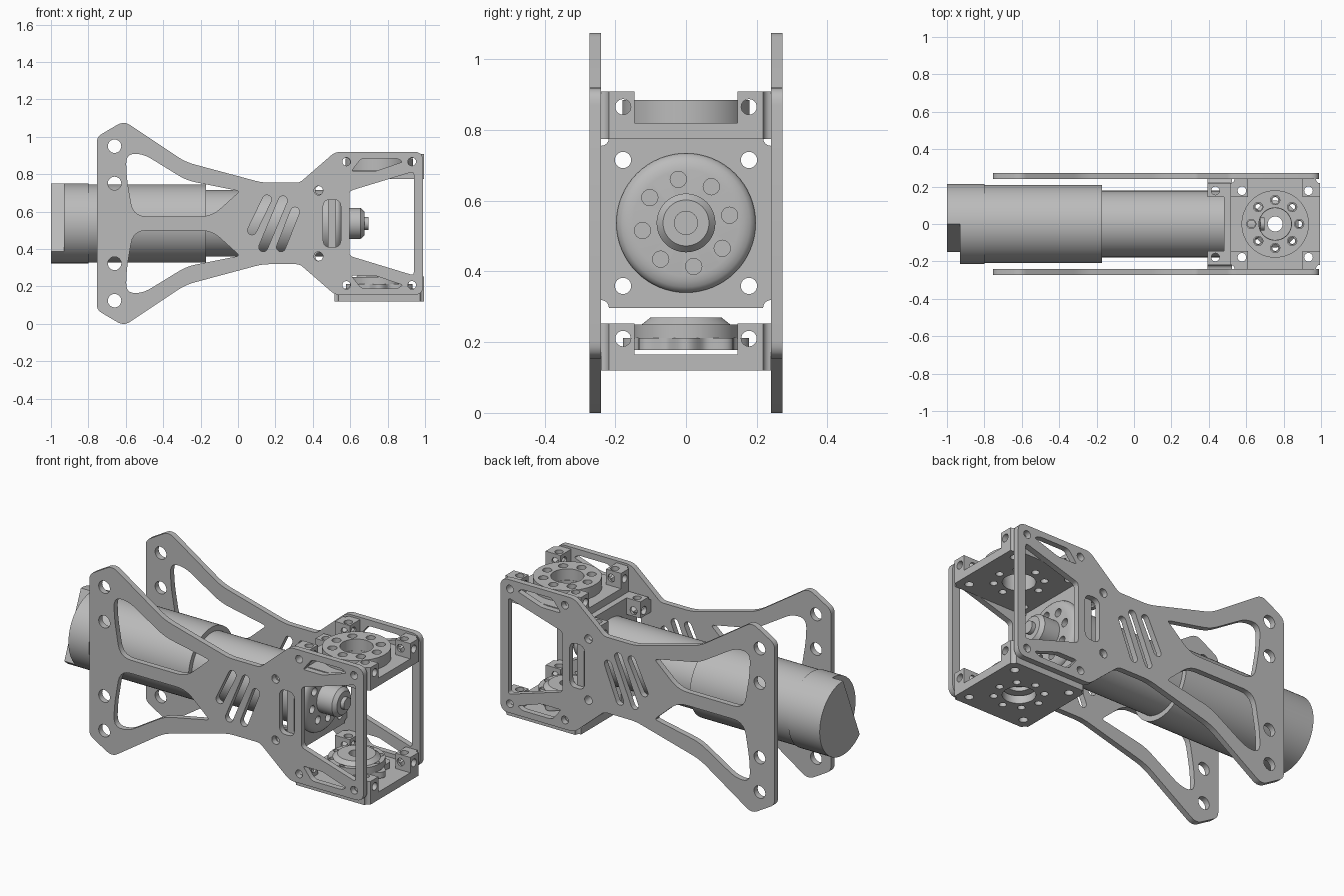
import bpy, bmesh, math
from mathutils import Matrix, Vector

if "Cube" in bpy.data.objects:
    bpy.data.objects.remove(bpy.data.objects["Cube"], do_unlink=True)

grey = bpy.data.materials.new("machined_grey")
grey.use_nodes = True
grey.diffuse_color = (0.5, 0.5, 0.5, 1)
grey.node_tree.nodes["Principled BSDF"].inputs["Base Color"].default_value = (0.5, 0.5, 0.5, 1)

AXIS = 0.537          # height of the motor axis
parts = []


def place(name, mesh, matrix=Matrix()):
    if not mesh.materials:
        mesh.materials.append(grey)
    obj = bpy.data.objects.new(name, mesh)
    obj.matrix_world = matrix
    bpy.context.collection.objects.link(obj)
    parts.append(obj)
    return obj


def baked(obj):
    """Return the evaluated mesh and drop the temporary object."""
    bpy.context.view_layer.update()
    dg = bpy.context.evaluated_depsgraph_get()
    mesh = bpy.data.meshes.new_from_object(obj.evaluated_get(dg))
    bpy.data.objects.remove(obj, do_unlink=True)
    mesh.materials.clear()
    return mesh


def rounded(points, size=0.02, steps=5):
    """Round each corner; a third value sets that corner's own size."""
    out, n = [], len(points)
    for i, p in enumerate(points):
        d = p[2] if len(p) > 2 else size
        c, a, b = (Vector(q[:2]) for q in (p, points[i - 1], points[(i + 1) % n]))
        s, e = c + (a - c).normalized() * d, c + (b - c).normalized() * d
        for k in range(steps + 1):
            t = k / steps
            out.append(s * (1 - t) ** 2 + c * 2 * t * (1 - t) + e * t * t)
    return out


def circle(x, y, r, n=24):
    return [(x + r * math.cos(2 * math.pi * i / n), y + r * math.sin(2 * math.pi * i / n)) for i in range(n)]


def ring(count, radius, r, turn=0.0):
    return [circle(radius * math.cos(turn + i * math.tau / count),
                   radius * math.sin(turn + i * math.tau / count), r, 16) for i in range(count)]


def slot(x1, y1, x2, y2, r):
    a = math.atan2(y2 - y1, x2 - x1)
    ends = [(x2, y2, a - math.pi / 2), (x1, y1, a + math.pi / 2)]
    return [(x + r * math.cos(s + math.pi * k / 8), y + r * math.sin(s + math.pi * k / 8))
            for x, y, s in ends for k in range(9)]


def sheet(loops, z0, z1):
    """Extruded flat profile; inner loops become holes."""
    curve = bpy.data.curves.new("profile", 'CURVE')
    curve.dimensions, curve.fill_mode = '2D', 'BOTH'
    curve.extrude = (z1 - z0) / 2
    for loop in loops:
        sp = curve.splines.new('POLY')
        sp.points.add(len(loop) - 1)
        for pt, co in zip(sp.points, loop):
            pt.co = (co[0], co[1], 0, 1)
        sp.use_cyclic_u = True
    obj = bpy.data.objects.new("profile", curve)
    bpy.context.collection.objects.link(obj)
    mesh = baked(obj)
    bm = bmesh.new()
    bm.from_mesh(mesh)
    bmesh.ops.remove_doubles(bm, verts=bm.verts, dist=1e-5)
    bmesh.ops.translate(bm, verts=bm.verts, vec=(0, 0, (z0 + z1) / 2))
    bmesh.ops.recalc_face_normals(bm, faces=bm.faces)
    bm.to_mesh(mesh)
    bm.free()
    return mesh


def lathe(profile, steps=64):
    """Turn (radius, height) points around z."""
    bm = bmesh.new()
    vs = [bm.verts.new((r, 0, z)) for r, z in profile]
    es = [bm.edges.new(pair) for pair in zip(vs, vs[1:])]
    bmesh.ops.spin(bm, geom=vs + es, cent=(0, 0, 0), axis=(0, 0, 1), angle=math.tau, steps=steps)
    bmesh.ops.remove_doubles(bm, verts=bm.verts, dist=1e-5)
    bmesh.ops.recalc_face_normals(bm, faces=bm.faces)
    mesh = bpy.data.meshes.new("turned")
    bm.to_mesh(mesh)
    bm.free()
    return mesh


def cut(mesh, cutter_mesh, matrix=Matrix()):
    body = bpy.data.objects.new("body", mesh)
    cutter = bpy.data.objects.new("cutter", cutter_mesh)
    cutter.hide_render = True
    cutter.matrix_world = matrix
    for o in (body, cutter):
        bpy.context.collection.objects.link(o)
    mod = body.modifiers.new("cut", 'BOOLEAN')
    mod.operation, mod.solver, mod.object = 'DIFFERENCE', 'EXACT', cutter
    result = baked(body)
    bpy.data.objects.remove(cutter, do_unlink=True)
    return result


def mirror_z(loop):
    return [(p[0], 2 * AXIS - p[1], *p[2:]) for p in reversed(loop)]


# Side plates: outline, lightening windows, slots and screw holes
half = [(-0.755, 1.0, 0.03), (-0.61, 1.085, 0.04), (-0.28, 0.865, 0.05), (0.13, 0.755, 0.04),
        (0.33, 0.755, 0.02), (0.52, 0.92, 0.03), (0.99, 0.92, 0.05)]
loops = [rounded(half + mirror_z(half))]
tail = [(-0.60, 0.915, 0.06), (-0.50, 0.905, 0.04), (-0.275, 0.767, 0.05), (0.01, 0.71, 0.02),
        (-0.14, 0.575, 0.06), (-0.56, 0.575, 0.07), (-0.595, 0.78, 0.05)]
truss = [(0.605, 0.815, 0.015), (0.66, 0.885), (0.855, 0.885), (0.88, 0.866, 0.01), (0.73, 0.815)]
for shape in (tail, truss):
    loops += [rounded(shape), rounded(mirror_z(shape))]
window = [(0.595, 0.71), (0.94, 0.815)]
loops.append(rounded(window + mirror_z(window)))
loops.append(rounded([(0.455, 0.665), (0.55, 0.665), (0.55, 0.41), (0.455, 0.41)], 0.04))
for ends in ((0.155, 0.665, 0.075, 0.50), (0.24, 0.66, 0.135, 0.41), (0.305, 0.6, 0.23, 0.41)):
    loops.append(slot(*ends, 0.024))
for x, dz, r in ((-0.66, 0.413, 0.036), (-0.66, 0.214, 0.036), (0.43, 0.176, 0.024),
                 (0.58, 0.33, 0.022), (0.93, 0.33, 0.022)):
    loops += [circle(x, AXIS + s * dz, r) for s in (-1, 1)]
plate = sheet(loops, -0.0165, 0.0165)
upright = Matrix.Rotation(math.pi / 2, 4, 'X')
for name, y in (("front_side_plate", -0.2565), ("back_side_plate", 0.2565)):
    place(name, plate, Matrix.Translation((0, y, 0)) @ upright)

# Square bracket: base plate with scooped corners and four drilled corner blocks
W, HOLE = 0.24, 0.178
scoop = [(W - 0.022 * math.cos(t * math.pi / 12), W - 0.022 * math.sin(t * math.pi / 12)) for t in range(7)]
outline = []
for q in range(4):
    rot = Matrix.Rotation(q * math.pi / 2, 2)
    outline += [rot @ Vector(p) for p in reversed(scoop)]
corners = [circle(sx * HOLE, sy * HOLE, 0.023) for sx in (-1, 1) for sy in (-1, 1)]
base = sheet([outline, circle(0, 0, 0.085, 32)] + corners + ring(8, 0.128, 0.02), 0, 0.045)
block = sheet([[(0.145, 0.145), (W, 0.145)] + scoop[::-1] + [(0.145, W)],
               circle(HOLE, HOLE, 0.023)], 0.045, 0.133)
for axis, loc in (('Y', (0, HOLE, 0.09)), ('X', (HOLE, 0, 0.09))):
    drill = sheet([circle(0, 0, 0.022)], -0.4, 0.4)
    block = cut(block, drill, Matrix.Translation(loc) @ Matrix.Rotation(math.pi / 2, 4, axis))
bm = bmesh.new()
bm.from_mesh(base)
for q in range(4):
    turned = block.copy()
    turned.transform(Matrix.Rotation(q * math.pi / 2, 4, 'Z'))
    bm.from_mesh(turned)
bracket = bpy.data.meshes.new("bracket")
bm.to_mesh(bracket)
bm.free()
CX = 0.755
place("top_bracket", bracket, Matrix.Translation((CX, 0, 0.775)))
place("bottom_bracket", bracket, Matrix.Translation((CX, 0, 0.12)))
place("motor_mount", bracket, Matrix.Translation((0.525, 0, AXIS)) @ Matrix.Rotation(-math.pi / 2, 4, 'Y'))

# Upper hub ring
place("top_hub", sheet([circle(0, 0, 0.18, 64), circle(0, 0, 0.087, 32)] + ring(8, 0.128, 0.025), 0.82, 0.885),
      Matrix.Translation((CX, 0, 0)))

# Lower hub: scalloped flange, disc and tapered collar
wavy = [((0.162 + 0.016 * math.cos(8 * a)) * math.cos(a), (0.162 + 0.016 * math.cos(8 * a)) * math.sin(a))
        for a in (i * math.tau / 96 for i in range(96))]
at_hub = Matrix.Translation((CX, 0, 0))
place("bottom_hub_flange", sheet([wavy, circle(0, 0, 0.06, 32)] + ring(8, 0.13, 0.022), 0.178, 0.212), at_hub)
place("bottom_hub_disc", sheet([circle(0, 0, 0.15, 48), circle(0, 0, 0.05, 32)] + ring(8, 0.128, 0.016),
                               0.212, 0.25), at_hub)
place("bottom_hub_collar", lathe([(0.04, 0.2), (0.04, 0.27), (0.1, 0.27), (0.125, 0.25), (0.06, 0.2), (0.04, 0.2)]),
      at_hub)

# Motor: stepped body turned along x
along_x = Matrix.Translation((0, 0, AXIS)) @ Matrix.Rotation(math.pi / 2, 4, 'Y')
place("motor_body", lathe([(0, -0.93), (0.213, -0.93), (0.213, -0.8), (0.208, -0.8), (0.208, -0.17), (0, -0.17)]),
      along_x)
place("gearbox", lathe([(0, -0.17), (0.178, -0.17), (0.178, 0.5), (0, 0.5)]), along_x)

# Rear cap: round with one flat side (local x points down, local y back)
arc = [math.radians(-135 + 225 * i / 40) for i in range(41)]
place("motor_end_cap", sheet([[(-0.213 * math.sin(a), 0.213 * math.cos(a)) for a in arc]], -1.0, -0.93), along_x)

# Output flange with eight holes, hub and shaft
flange = lathe([(0, 0.52), (0.197, 0.52), (0.197, 0.53), (0.192, 0.542), (0.181, 0.551), (0.165, 0.557),
                (0.15, 0.559), (0, 0.559)])
flange = cut(flange, sheet(ring(8, 0.125, 0.023, math.radians(10)), 0.527, 0.6))
place("output_flange", flange, along_x)
place("output_hub", lathe([(0, 0.55), (0.083, 0.55), (0.083, 0.655), (0.065, 0.675), (0, 0.675)]), along_x)
place("output_shaft", lathe([(0, 0.67), (0.034, 0.67), (0.034, 0.697), (0, 0.697)], 32), along_x)

# Smooth round surfaces, keep edges sharp
bpy.ops.object.select_all(action='DESELECT')
for obj in parts:
    obj.select_set(True)
bpy.context.view_layer.objects.active = parts[0]
bpy.ops.object.shade_smooth_by_angle(angle=math.radians(30))
